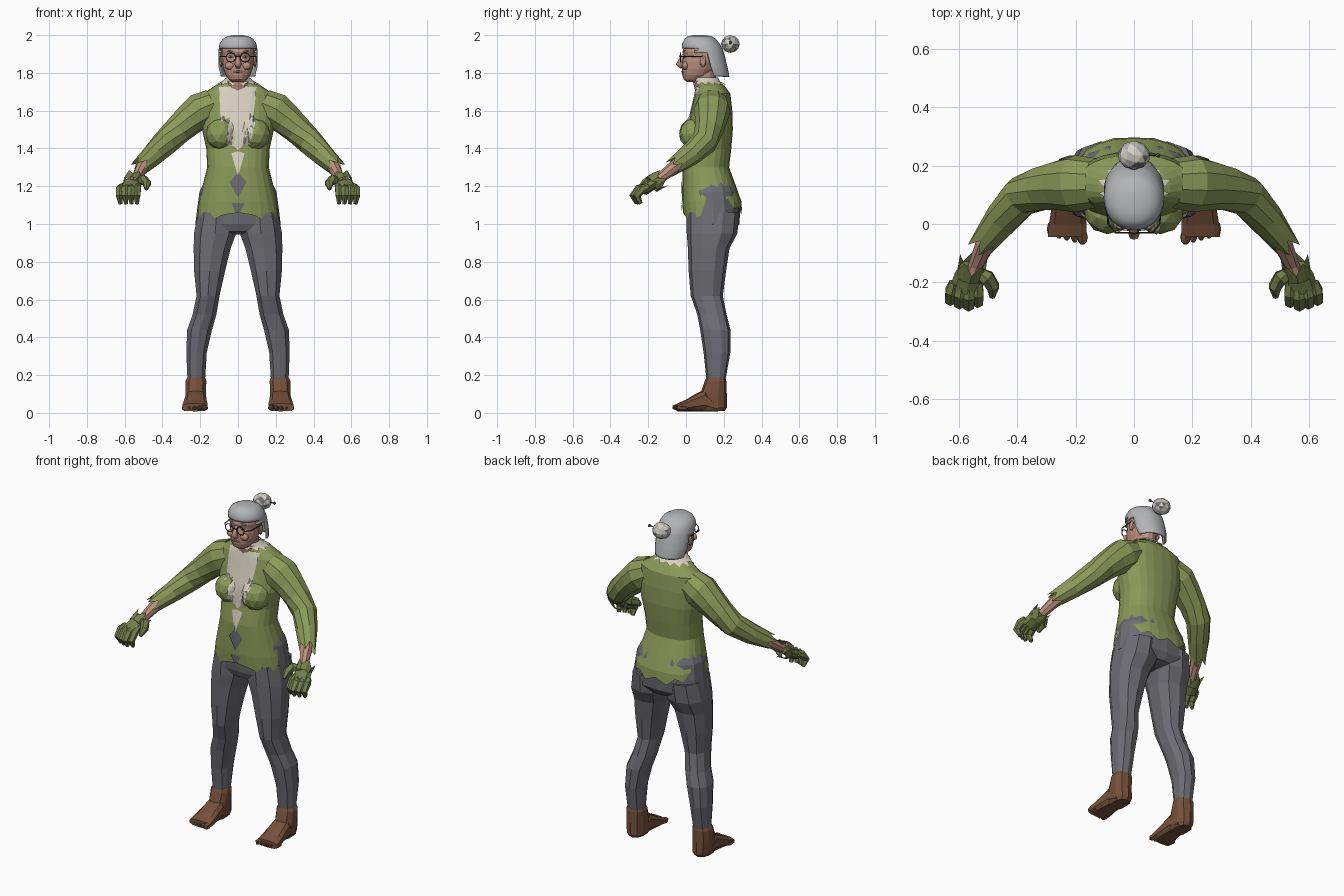
import bpy, bmesh, math, random
from mathutils import Vector, Matrix
from mathutils.bvhtree import BVHTree

random.seed(4)
cube = bpy.data.objects.get("Cube")
if cube:
    bpy.data.objects.remove(cube, do_unlink=True)


def material(name, r, g, b):
    m = bpy.data.materials.new(name)
    m.use_nodes = True
    m.diffuse_color = (r, g, b, 1)
    m.node_tree.nodes["Principled BSDF"].inputs["Base Color"].default_value = (r, g, b, 1)
    return m


GREEN = material("jacket green", .26, .32, .1)
GLOVE = material("glove green", .17, .21, .07)
GREY = material("trouser grey", .15, .15, .17)
SKIN = material("skin", .5, .28, .21)
HAIR = material("silver hair", .45, .46, .47)
BROWN = material("foot brown", .18, .08, .043)
CREAM = material("cream", .68, .64, .53)
DARK = material("dark frame", .03, .025, .02)
LIPS = material("lip pink", .32, .13, .11)


def finish(name, bm, mats, mirror=False, smooth=False):
    bmesh.ops.recalc_face_normals(bm, faces=bm.faces)
    me = bpy.data.meshes.new(name)
    bm.to_mesh(me)
    bm.free()
    ob = bpy.data.objects.new(name, me)
    bpy.context.collection.objects.link(ob)
    for m in mats if isinstance(mats, list) else [mats]:
        me.materials.append(m)
    if mirror:
        ob.modifiers.new("mirror", "MIRROR")
    if smooth:
        me.shade_smooth()
    return ob


def loft(rings, caps=True):
    bm = bmesh.new()
    rows = [[bm.verts.new(p) for p in r] for r in rings]
    n = len(rows[0])
    for a, b in zip(rows, rows[1:]):
        for i in range(n):
            bm.faces.new((a[i], a[(i + 1) % n], b[(i + 1) % n], b[i]))
    if caps:
        bm.faces.new(rows[0])
        bm.faces.new(rows[-1])
    bmesh.ops.remove_doubles(bm, verts=bm.verts, dist=.0005)
    return bm


def unit(i, n, p):
    a = math.tau * i / n
    s, c = math.sin(a), -math.cos(a)
    return math.copysign(abs(s) ** p, s), math.copysign(abs(c) ** p, c)


def hring(z, x0, x1, y0, y1, n=12, p=.85):
    """Horizontal rounded ring inside a box; index 0 is the front."""
    return [Vector(((x0 + x1) / 2 + (x1 - x0) / 2 * u, (y0 + y1) / 2 + (y1 - y0) / 2 * v, z))
            for u, v in (unit(i, n, p) for i in range(n))]


def tube(path, radii, n=8, jag=0, flat=1):
    """Tapered tube along a path, with an optional pointed last edge."""
    pts = [Vector(p) for p in path]
    rings = []
    for k, c in enumerate(pts):
        t = (pts[min(k + 1, len(pts) - 1)] - pts[max(k - 1, 0)]).normalized()
        u = (Vector((1, 0, 0)) - t * t.x).normalized()
        v = t.cross(u)
        ring = []
        for i in range(n):
            a, b = unit(i, n, 1)
            push = t * jag * (1 if i % 2 else -.6) if k == len(pts) - 1 else Vector()
            ring.append(c + (u * a + v * b * flat) * radii[k] + push)
        rings.append(ring)
    return loft(rings, caps=not jag)


def blob(name, at, size, mat, sub=2, mirror=False, smooth=False):
    bm = bmesh.new()
    bmesh.ops.create_icosphere(bm, subdivisions=sub, radius=1,
                               matrix=Matrix.Translation(at) @ Matrix.Diagonal((*size, 1)))
    return finish(name, bm, mat, mirror, smooth)


def interp(rows, z):
    for a, b in zip(rows, rows[1:]):
        if a[0] >= z >= b[0]:
            f = (a[0] - z) / (a[0] - b[0])
            return [p + (q - p) * f for p, q in zip(a, b)]
    return rows[-1]


# Jacket body with a ragged hem: height, half width, front, back
body = [(1.75, .08, .07, .18), (1.73, .125, .06, .205), (1.69, .185, .05, .235), (1.6, .2, .03, .245),
        (1.5, .19, .005, .248), (1.4, .168, .0, .24), (1.3, .163, -.018, .228), (1.2, .188, -.02, .265),
        (1.12, .21, -.02, .293), (1.05, .222, -.015, .298), (.98, .23, -.005, .29)]
hem = [1.06, 1.05, 1.03, 1.02, .99, 1.08, 1.18, 1.15, 1.13, 1.08, 1.09, 1.05, 1.08]
N = 24
rings = []
for row in body:
    ring = []
    for i in range(N):
        z, w, f, b = interp(body, max(row[0], hem[min(i, N - i)]))
        ring.append(hring(z, -w, w, f, b, N)[i])
    rings.append(ring)
bm = loft(rings, caps=False)
surfaces = [BVHTree.FromBMesh(bm)]
finish("jacket_body", bm, GREEN)

# Bust
bm = bmesh.new()
for s in (-1, 1):
    bmesh.ops.create_icosphere(bm, subdivisions=2, radius=1, matrix=Matrix.Translation((s * .09, .045, 1.475))
                               @ Matrix.Diagonal((.082, .08, .085, 1)))
surfaces.append(BVHTree.FromBMesh(bm))
finish("jacket_bust", bm, GREEN)


def plate(name, half, mat):
    """Thin symmetric panel draped on the jacket front."""
    pts = half + [(-x, z) for x, z in reversed(half) if x]
    bm = bmesh.new()
    bm.faces.new([bm.verts.new((x, 0, z)) for x, z in pts])
    bmesh.ops.triangulate(bm, faces=bm.faces)
    bmesh.ops.subdivide_edges(bm, edges=bm.edges, cuts=5, use_grid_fill=True)
    for v in bm.verts:
        hits = [s.ray_cast(Vector((v.co.x, -1, v.co.z)), Vector((0, 1, 0)))[0] for s in surfaces]
        v.co.y = min([h.y for h in hits if h] or [.06]) - .006
    finish(name, bm, mat)


plate("shirt_ruffle", [(0, 1.735), (.1, 1.725), (.055, 1.65), (.092, 1.54), (.045, 1.565),
                       (.05, 1.48), (.062, 1.42), (.02, 1.41), (0, 1.39)], CREAM)
plate("shirt_gap", [(0, 1.385), (.035, 1.375), (0, 1.25)], CREAM)
plate("waist_gap", [(0, 1.275), (.045, 1.22), (0, 1.14)], GREY)
plate("lower_gap", [(0, 1.11), (.035, 1.11), (0, 1.04)], GREY)

# Pointed collar
rings = [hring(1.775, -.062, .062, .03, .17, N, 1), hring(1.755, -.085, .085, .045, .18, N, 1),
         hring(1.735, -.125, .125, .04, .215, N, 1)]
for i in range(0, N, 2):
    rings[2][i] = rings[1][i] + (rings[2][i] - rings[1][i]) * .3
finish("collar", loft(rings, caps=False), CREAM)

# Sleeves with pointed cuffs, and bare wrists
sleeve = [(.13, .14, 1.635), (.2, .138, 1.6), (.26, .132, 1.55), (.32, .12, 1.495), (.385, .095, 1.43),
          (.45, .02, 1.365), (.515, -.06, 1.305)]
finish("sleeves", tube(sleeve, [.085, .098, .086, .076, .07, .06, .045], 10, jag=.032), GREEN, True)
finish("wrists", tube([(.45, .02, 1.36), (.51, -.07, 1.295), (.54, -.14, 1.24), (.555, -.18, 1.215)],
                      [.04, .034, .026, .03], 8), SKIN, True)

# Ragged gloves: palm, fingers, thumb and cuff leaves
finish("glove_palms", tube([(.553, -.14, 1.232), (.562, -.175, 1.212), (.575, -.225, 1.18)],
                           [.036, .052, .056], 8, flat=.55), GLOVE, True)
for k, name in enumerate(("index", "middle", "ring", "little")):
    x, d = .535 + .027 * k, abs(k - 1.2) * .012
    path = [(x, -.2, 1.2), (x + .003 * k, -.252 + d, 1.185), (x + .004 * k, -.282 + d, 1.15),
            (x + .002 * k, -.262 + d, 1.108)]
    finish(f"glove_{name}_fingers", tube(path, [.018, .024, .021, .011], 6), GLOVE, True)
finish("glove_thumbs", tube([(.54, -.165, 1.225), (.5, -.185, 1.235), (.482, -.215, 1.215), (.485, -.25, 1.185)],
                            [.02, .028, .024, .01], 6), GLOVE, True)
finish("glove_cuffs", tube([(.562, -.18, 1.21), (.553, -.14, 1.235)], [.047, .05], 10, jag=.025), GLOVE, True)

# Trousers: seat and legs
seat = [(1.22, .18, .0, .255), (1.17, .204, -.002, .275), (1.08, .216, -.003, .287), (1.0, .226, .004, .283),
        (.96, .16, .02, .255), (.945, .05, .07, .2)]
finish("trouser_seat", loft([hring(z, -w, w, f, b, 16) for z, w, f, b in seat]), GREY)
leg = [(1.06, .01, .215, .003, .283), (.95, .005, .238, .004, .272), (.87, .035, .239, .01, .23),
       (.75, .065, .236, .014, .212), (.62, .095, .222, .025, .195), (.52, .112, .243, .06, .215),
       (.44, .135, .272, .075, .235), (.32, .163, .276, .093, .235), (.18, .172, .27, .108, .21),
       (.135, .178, .262, .125, .2)]
finish("trouser_legs", loft([hring(*r, n=10) for r in leg]), GREY, True)

# Feet: ankles, soles and toes
ankle = [(.2, .178, .264, .115, .205), (.17, .165, .28, .1, .213), (.1, .168, .28, .075, .216),
         (.03, .168, .275, .06, .218), (.01, .18, .265, .07, .205)]
finish("ankles", loft([hring(*r, n=10) for r in ankle]), BROWN, True)
foot = [(.17, .17, .275, .05), (.1, .167, .28, .125), (.05, .165, .285, .1), (0, .16, .293, .07),
        (-.045, .16, .297, .05)]
finish("foot_arches", loft([[Vector((p.x, y, p.y)) for p in hring(0, x0, x1, .008, top, 10, .7)]
                            for y, x0, x1, top in foot]), BROWN, True)
for k in range(5):
    r = .02 if k == 0 else .0155
    blob(f"toe_pair_{k + 1}", (.176 + .027 * k, -.045 + .007 * k, .01 + r),
         (r, .03, r), BROWN, 1, True)

# Neck and head
finish("neck", loft([hring(z, -w, w, f, b, 12, 1) for z, w, f, b in
                     [(1.7, .07, .05, .18), (1.76, .055, .035, .16), (1.84, .055, .03, .16)]]), SKIN)
head = [(1.752, .028, .005, .055), (1.765, .048, -.012, .085), (1.79, .066, -.02, .13), (1.82, .077, -.022, .155),
        (1.855, .084, -.02, .17), (1.885, .086, -.012, .175), (1.91, .088, -.019, .178), (1.945, .086, -.01, .175),
        (1.975, .07, .01, .15)]
finish("head", loft([hring(z, -w, w, f, b, 16, .95) for z, w, f, b in head]), SKIN)
blob("ears", (.091, .09, 1.862), (.011, .02, .035), SKIN, 1, True)

# Face details
finish("nose", tube([(0, -.008, 1.9), (0, -.026, 1.87), (0, -.036, 1.848), (0, -.018, 1.832)],
                    [.008, .012, .019, .014], 8), SKIN, smooth=True)
blob("mouth", (0, -.02, 1.806), (.026, .006, .006), LIPS, 2)
blob("cheeks", (.043, -.004, 1.838), (.028, .017, .022), SKIN, 2, True, True)
blob("eyes", (.038, -.008, 1.884), (.014, .007, .006), CREAM, 2, True)
blob("pupils", (.038, -.0145, 1.884), (.005, .0025, .005), DARK, 1, True)
blob("eyebrows", (.042, -.01, 1.916), (.022, .008, .004), HAIR, 1, True)


# Round spectacles
def wire(name, path, r=.0028, closed=False, mirror=True):
    path = [Vector(p) for p in path]
    cu = bpy.data.curves.new(name, "CURVE")
    cu.dimensions = "3D"
    cu.bevel_depth, cu.bevel_resolution = r, 1
    sp = cu.splines.new("POLY")
    sp.points.add(len(path) - 1)
    for q, p in zip(sp.points, path):
        q.co = (*p, 1)
    sp.use_cyclic_u = closed
    cu.materials.append(DARK)
    ob = bpy.data.objects.new(name, cu)
    bpy.context.collection.objects.link(ob)
    if mirror:
        ob.modifiers.new("mirror", "MIRROR")


for side, s in (("left", 1), ("right", -1)):
    wire(f"{side}_lens_rim", [(s * .038 + .025 * math.cos(a), -.03, 1.882 + .024 * math.sin(a))
                              for a in (math.tau * k / 16 for k in range(16))], closed=True, mirror=False)
    wire(f"{side}_temple", [(s * .063, -.03, 1.886), (s * .088, .0, 1.886), (s * .094, .09, 1.888)], mirror=False)
wire("spectacle_bridge", [(-.014, -.03, 1.885), (0, -.034, 1.889), (.014, -.03, 1.885)], mirror=False)

# Swept-back hair, cut away around the face and ears
hair = [(2.0, .022, .04, .1), (1.994, .055, .01, .135), (1.98, .081, -.008, .158), (1.955, .097, -.02, .178),
        (1.925, .103, -.023, .195), (1.88, .105, -.012, .208), (1.83, .104, .0, .22), (1.78, .092, .03, .23)]
levels = [2.0, 1.994] + [1.98 - .0125 * k for k in range(17)]
rings = []
for z in levels:
    _, w, f, b = interp(hair, z)
    rings.append(hring(z, -w, w, f, b, 32, .95))
bm = loft(rings, caps=False)
bm.faces.new([v for v in bm.verts if v.co.z > 1.999])
cut = []
for face in bm.faces:
    c = face.calc_center_median()
    line = -1 if c.z > 1.935 - abs(c.x) * .1 else (.055 if c.z > 1.9 else .115 + (1.9 - c.z) * .3)
    if c.y < line:
        cut.append(face)
bmesh.ops.delete(bm, geom=cut, context="FACES")
ob = finish("hair", bm, HAIR, smooth=True)
thick = ob.modifiers.new("thickness", "SOLIDIFY")
thick.thickness = .01

# Patchwork bun with a hairpin
bun = blob("hair_bun", (0, .235, 1.953), (.055, .05, .047), [HAIR, CREAM, GREY], 2)
for p in bun.data.polygons:
    p.material_index = random.choice((0, 0, 1, 1, 2))
wire("hairpin", [(-.05, .235, 1.955), (.08, .235, 1.962)], .003, mirror=False)
blob("hairpin_bead", (.082, .235, 1.962), (.009, .009, .011), GLOVE, 1)
